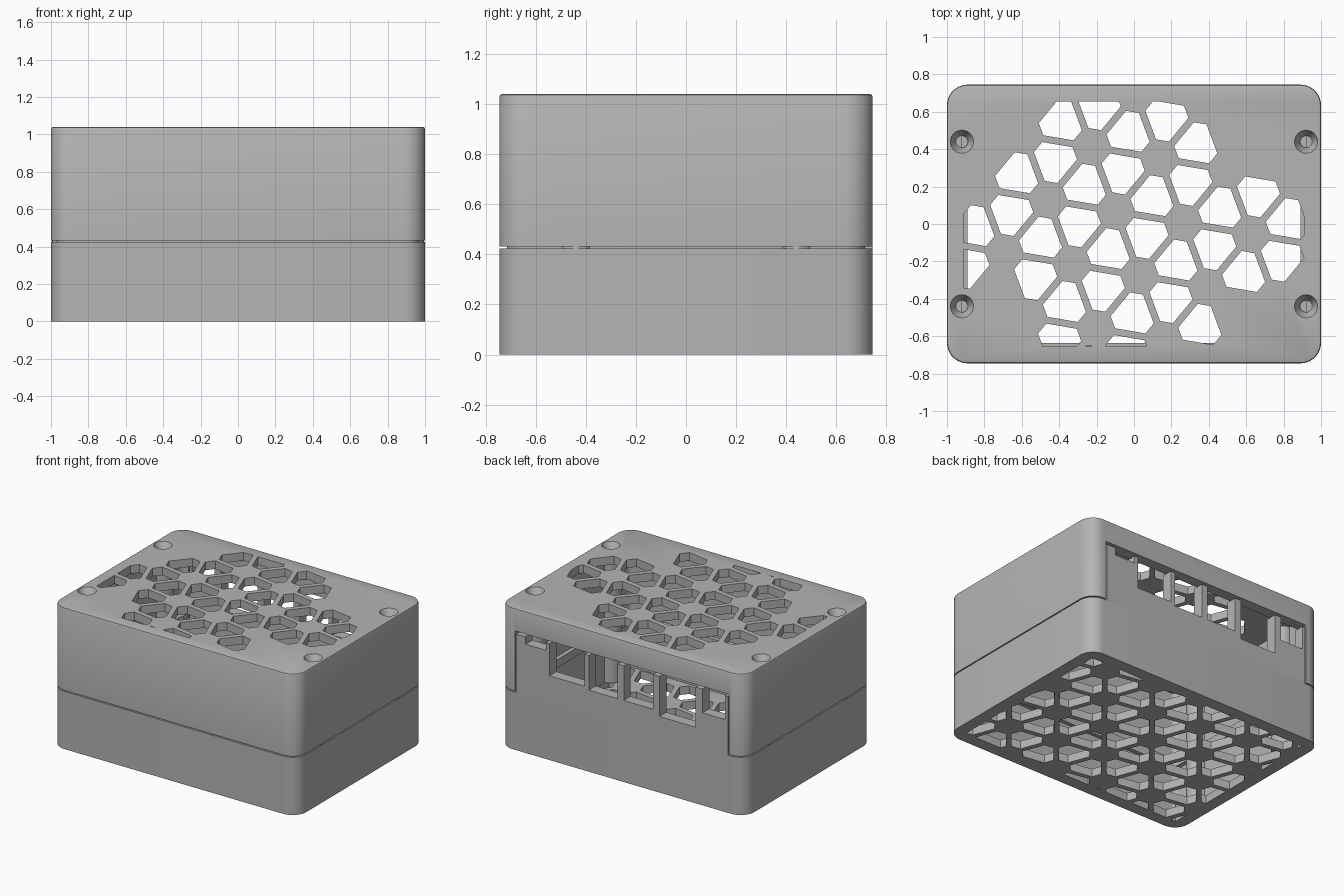
import bpy, bmesh, math
from mathutils import Vector, Matrix

old = bpy.data.objects.get("Cube")
if old:
    bpy.data.objects.remove(old, do_unlink=True)

grey = bpy.data.materials.new("matte grey")
grey.use_nodes = True
GREY = (0.46, 0.46, 0.46, 1)
grey.diffuse_color = GREY
grey.node_tree.nodes["Principled BSDF"].inputs["Base Color"].default_value = GREY

# Main dimensions
HX, HY, TOP = 1.0, 0.745, 1.04
WALL, PLATE, SEAM = 0.08, 0.06, 0.43


def finish(bm, name):
    bmesh.ops.recalc_face_normals(bm, faces=bm.faces)
    mesh = bpy.data.meshes.new(name)
    bm.to_mesh(mesh)
    bm.free()
    mesh.materials.append(grey)
    ob = bpy.data.objects.new(name, mesh)
    bpy.context.collection.objects.link(ob)
    return ob


def raise_faces(bm, height):
    res = bmesh.ops.extrude_face_region(bm, geom=bm.faces[:])
    verts = [g for g in res["geom"] if isinstance(g, bmesh.types.BMVert)]
    bmesh.ops.translate(bm, verts=verts, vec=(0, 0, height))


def rounded_box(name, hx, hy, r, z0, z1, chamfer=0):
    bm = bmesh.new()
    pts = []
    for k, (sx, sy) in enumerate([(1, 1), (-1, 1), (-1, -1), (1, -1)]):
        for s in range(11):
            a = math.pi / 2 * (k + s / 10)
            pts.append((sx * (hx - r) + r * math.cos(a), sy * (hy - r) + r * math.sin(a), z0))
    bm.faces.new([bm.verts.new(p) for p in pts])
    raise_faces(bm, z1 - z0)
    if chamfer:
        rim = [e for e in bm.edges if all(v.co.z > z1 - 1e-4 for v in e.verts)]
        bmesh.ops.bevel(bm, geom=rim, offset=chamfer, segments=2, affect='EDGES', profile=0.5)
    return finish(bm, name)


def boxes(name, spans):
    bm = bmesh.new()
    for x0, x1, y0, y1, z0, z1 in spans:
        m = Matrix.Translation(((x0 + x1) / 2, (y0 + y1) / 2, (z0 + z1) / 2))
        bmesh.ops.create_cube(bm, size=1, matrix=m @ Matrix.Diagonal((x1 - x0, y1 - y0, z1 - z0, 1)))
    return finish(bm, name)


def at_screws(name, r_low, r_high, z0, z1):
    bm = bmesh.new()
    for sx in (-1, 1):
        for sy in (-1, 1):
            bmesh.ops.create_cone(bm, cap_ends=True, segments=32, radius1=r_low, radius2=r_high,
                                  depth=z1 - z0, matrix=Matrix.Translation((sx * 0.92, sy * 0.44, (z0 + z1) / 2)))
    return finish(bm, name)


def cut(ob, *cutters):
    for c in cutters:
        c.hide_render = True
        mod = ob.modifiers.new("cut", 'BOOLEAN')
        mod.operation, mod.solver, mod.object = 'DIFFERENCE', 'EXACT', c
        bpy.context.view_layer.objects.active = ob
        bpy.ops.object.modifier_apply(modifier=mod.name)
        bpy.data.objects.remove(c, do_unlink=True)


# Vent pattern: truncated triangles on a tilted honeycomb, clipped to a rectangle
def vents(name, z0, z1, keep_corners):
    bm = bmesh.new()
    step, tilt = 0.367, math.radians(-9.6)
    reach = step / math.sqrt(3)
    inner, tip = 0.0875, 0.115
    hub = Vector((-0.098, 0.068))
    a = Vector((math.cos(tilt), math.sin(tilt))) * step
    b = Vector((math.cos(tilt + math.pi / 3), math.sin(tilt + math.pi / 3))) * step
    half = (2 * inner - tip) * math.tan(math.pi / 6)
    half = max(half, 0.01)
    for i in range(-6, 7):
        for j in range(-5, 6):
            for corner in (90, 150):
                ang = tilt + math.radians(corner)
                c = hub + a * i + b * j + Vector((math.cos(ang), math.sin(ang))) * reach
                if abs(c.x) > 1.1 or abs(c.y) > 0.85:
                    continue
                if not keep_corners and (abs(c.x) > 0.93 or (abs(c.x) > 0.45 and abs(c.y) > 0.312)):
                    continue
                ring = []
                for k in range(3):
                    t = ang + math.pi + k * math.tau / 3
                    d, n = Vector((math.cos(t), math.sin(t))), Vector((-math.sin(t), math.cos(t)))
                    for side in (-1, 1):
                        p = c + d * tip + n * half * side
                        ring.append(bm.verts.new((p.x, p.y, z0)))
                bm.faces.new(ring)
    for axis, lim in (((1, 0, 0), 0.912), ((0, 1, 0), 0.655)):
        for s in (-1, 1):
            n = Vector(axis) * s
            bmesh.ops.bisect_plane(bm, geom=bm.verts[:] + bm.edges[:] + bm.faces[:], dist=1e-5,
                                   plane_co=n * lim, plane_no=n, clear_outer=True)
    raise_faces(bm, z1 - z0)
    return finish(bm, name)


def cavity(z0, z1):
    return rounded_box("cavity_cutter", HX - WALL, HY - WALL, 0.04, z0, z1)


# Upper shell with vents, countersunk screw holes and a rear opening
upper = rounded_box("upper_shell", HX, HY, 0.11, SEAM + 0.002, TOP, chamfer=0.012)
cut(upper, cavity(0.2, TOP - PLATE),
    boxes("rear_opening_cutter", [(-0.87, 0.87, 0.6, 0.85, 0.2, 0.875)]),
    vents("top_vent_cutter", 0.9, 1.2, False),
    at_screws("countersink_cutter", 0.03, 0.065, 0.975, 1.046))

# Lower shell with a fully vented floor
lower = rounded_box("lower_shell", HX, HY, 0.11, 0, SEAM - 0.006)
cut(lower, cavity(PLATE, 0.8), vents("floor_vent_cutter", -0.1, 0.2, True))

# Rear panel rising from the lower shell, with open-topped port slots
panel = boxes("rear_port_panel", [(-0.862, 0.862, HY - WALL, HY, SEAM - 0.006, 0.855)])
ports = [(0.62, 0.785, 0.80), (0.305, 0.59, 0.62), (0.035, 0.27, 0.60),
         (-0.255, -0.015, 0.60), (-0.6, -0.305, 0.56), (-0.84, -0.655, 0.68)]
cut(panel, boxes("port_cutter", [(x0, x1, 0.6, 0.85, z, 0.95) for x0, x1, z in ports]))

# Locating lip that closes the seam on the front and sides
lip_in, lip_y = HX - WALL - 0.03, HY - WALL - 0.03
lip = rounded_box("seam_lip", HX - 0.03, HY - 0.03, 0.09, SEAM - 0.03, SEAM + 0.03)
cut(lip, rounded_box("lip_cutter", lip_in, lip_y, 0.04, 0.3, 0.6),
    boxes("lip_gap_cutter", [(-0.88, 0.88, 0.5, 0.9, 0.3, 0.6)]))

# Screw posts in the four corners
posts = at_screws("screw_posts", 0.075, 0.075, PLATE, TOP - PLATE)
cut(posts, at_screws("pilot_cutter", 0.03, 0.03, 0.8, 1.1))

# Smooth rounded corners, crisp edges
bpy.ops.object.select_all(action='DESELECT')
for ob in (upper, lower, panel, lip, posts):
    ob.select_set(True)
bpy.context.view_layer.objects.active = upper
bpy.ops.object.shade_smooth_by_angle(angle=math.radians(30))
